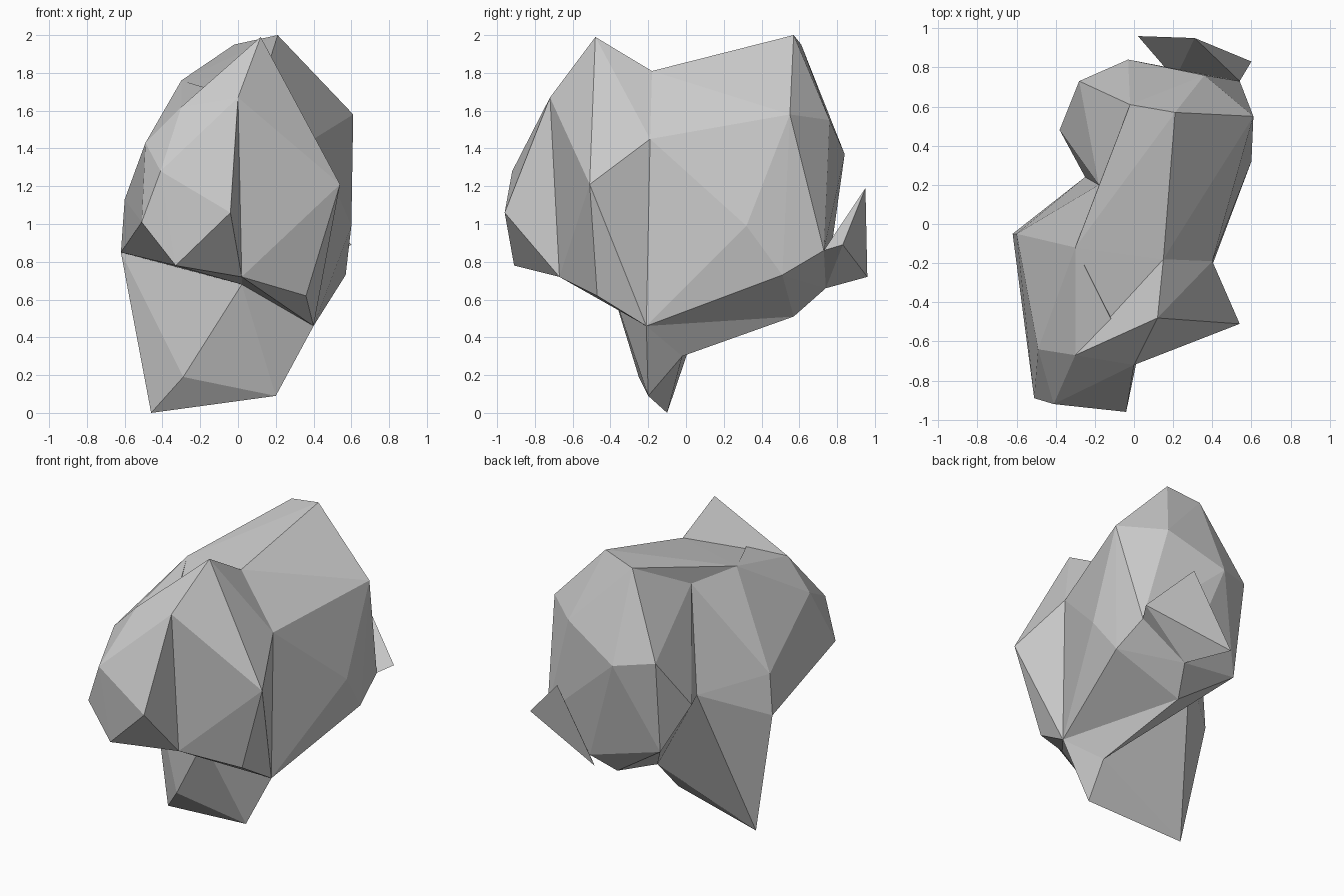
import bpy, bmesh
from mathutils import Vector

if "Cube" in bpy.data.objects:
    bpy.data.objects.remove(bpy.data.objects["Cube"])


def faceted(name, *groups):
    """Flat-faced solid: tightest skin around a few key points."""
    bm = bmesh.new()
    pts = {tuple(p) for g in groups for p in g}
    verts = [bm.verts.new(Vector(p)) for p in sorted(pts)]
    bmesh.ops.convex_hull(bm, input=verts)
    loose = [v for v in bm.verts if not v.link_faces]
    bmesh.ops.delete(bm, geom=loose, context='VERTS')
    bmesh.ops.recalc_face_normals(bm, faces=bm.faces)
    me = bpy.data.meshes.new(name)
    bm.to_mesh(me)
    bm.free()
    ob = bpy.data.objects.new(name, me)
    bpy.context.collection.objects.link(ob)
    return ob


# Points shared where the parts meet
brow, chin, left_brow = (0, -.72, 1.67), (.02, -.67, .72), (-.30, -.67, 1.62)
throat = (.02, -.40, .68)
saddle, waist, keel = (.15, -.18, 1.81), (.40, -.19, 1.45), (.40, -.21, .46)
left_top, left_mid, left_low = (-.30, -.12, 1.76), (-.60, -.05, 1.13), (-.62, -.05, .85)
crease_top, crease_low = (-.18, .20, 1.73), (-.25, .24, 1.0)
crest, crest_left = (.21, .57, 2.0), (-.02, .61, 1.95)
hip, rump, belly = (.54, .73, .86), (.21, .74, .66), (.12, .57, .51)
rear_low, heel = (-.26, .65, .77), (.23, -.02, .30)

neck_seam = [saddle, waist, keel]
left_side = [left_top, left_mid, left_low]
crease = [crease_top, crease_low]

# Front left lobe
faceted("front_lobe", left_side, [brow, chin, left_brow, throat],
        [(-.41, -.92, 1.28), (-.04, -.96, 1.06), (-.33, -.91, .78),
         (-.51, -.89, 1.01), (-.49, -.64, 1.43)])

# Front right ridge
faceted("front_ridge", neck_seam, [brow, chin, left_brow, throat],
        [(.12, -.48, 1.99), (.54, -.51, 1.21), (.36, -.47, .62)])

# Middle of the body and the sloping panel above the left crease
faceted("middle_body", neck_seam, left_side, crease, [left_brow, throat])
faceted("top_panel", [left_top, saddle, crest, crest_left, crease_top])

# Rear mass
faceted("rear_body", neck_seam, crease,
        [crest, crest_left, hip, rump, belly, rear_low],
        [(.61, .55, 1.58), (.36, .76, 1.55), (-.03, .84, 1.37),
         (-.28, .73, 1.41), (-.38, .48, 1.06), (.60, .32, .99), (.57, .51, .73)])

# Underside bridge and the foot
faceted("underside", [keel, belly, heel, crease_low, rear_low])
faceted("foot", [keel, heel, throat, left_low, crease_low],
        [(.20, -.20, .09), (-.46, -.10, 0), (-.29, -.25, .19)])

# Pointed tail
faceted("tail", [hip, rump], [(.60, .83, .89), (.31, .95, 1.19), (.02, .96, .72)])
